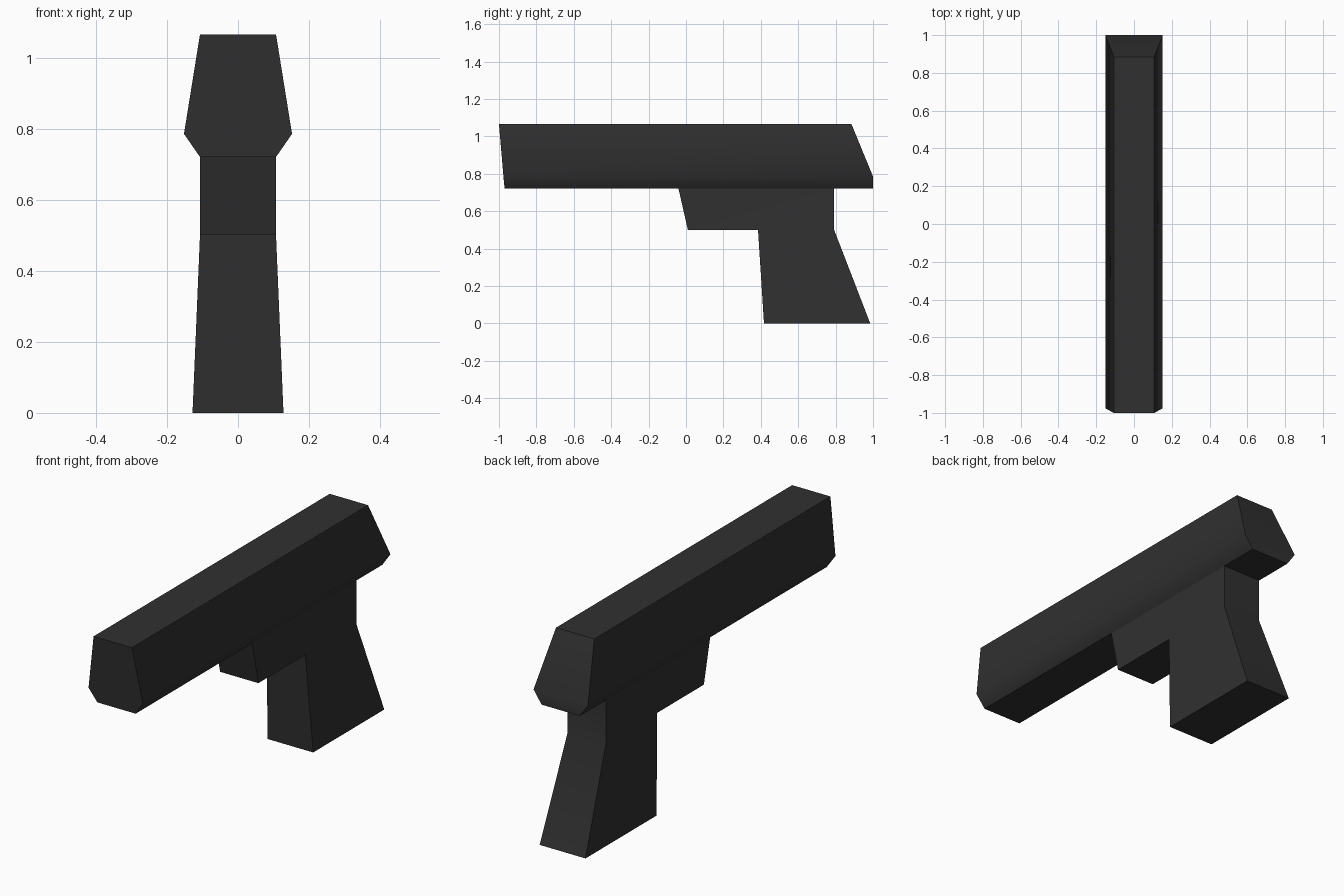
import bpy, bmesh, math

if "Cube" in bpy.data.objects:
    bpy.data.objects.remove(bpy.data.objects["Cube"])

black = bpy.data.materials.new("matte black")
black.diffuse_color = (0.03, 0.03, 0.03, 1)
black.use_nodes = True
black.node_tree.nodes["Principled BSDF"].inputs["Base Color"].default_value = black.diffuse_color


def finish(bm, name):
    """Turn a bmesh into a coloured object with sharp corners kept."""
    bmesh.ops.recalc_face_normals(bm, faces=bm.faces)
    mesh = bpy.data.meshes.new(name)
    bm.to_mesh(mesh)
    bm.free()
    mesh.materials.append(black)
    obj = bpy.data.objects.new(name, mesh)
    bpy.context.collection.objects.link(obj)
    bpy.ops.object.select_all(action='DESELECT')
    obj.select_set(True)
    bpy.context.view_layer.objects.active = obj
    bpy.ops.object.shade_smooth_by_angle(angle=math.radians(50))
    return obj


# slide: stacked rectangles (height, half width, front y, back y)
bm = bmesh.new()
rings = []
for z, w, y0, y1 in [(0.72, 0.107, -0.97, 1.0),
                     (0.785, 0.152, -0.976, 1.0),
                     (1.065, 0.107, -1.0, 0.885)]:
    rings.append([bm.verts.new(p) for p in
                  ((-w, y0, z), (w, y0, z), (w, y1, z), (-w, y1, z))])
for low, high in zip(rings, rings[1:]):
    for i in range(4):
        j = (i + 1) % 4
        bm.faces.new((low[i], low[j], high[j], high[i]))
bm.faces.new(rings[0])
bm.faces.new(rings[-1])
finish(bm, "slide")

# frame: side profile (y, z) for trigger block and grip, flared at the base
profile = [(-0.04, 0.72), (0.01, 0.5), (0.385, 0.5), (0.417, 0),
           (0.985, 0), (0.792, 0.5), (0.792, 0.72)]
bm = bmesh.new()
left, right = [[bm.verts.new((s * (0.107 if z > 0 else 0.128), y, z))
                for y, z in profile] for s in (-1, 1)]
for i in range(len(profile) - 1):
    bm.faces.new((left[i], left[i + 1], right[i + 1], right[i]))
for side in (left, right):
    bm.faces.new([side[i] for i in (0, 1, 2, 5, 6)])   # trigger block side
    bm.faces.new([side[i] for i in (2, 3, 4, 5)])      # grip side
finish(bm, "frame_and_grip")
